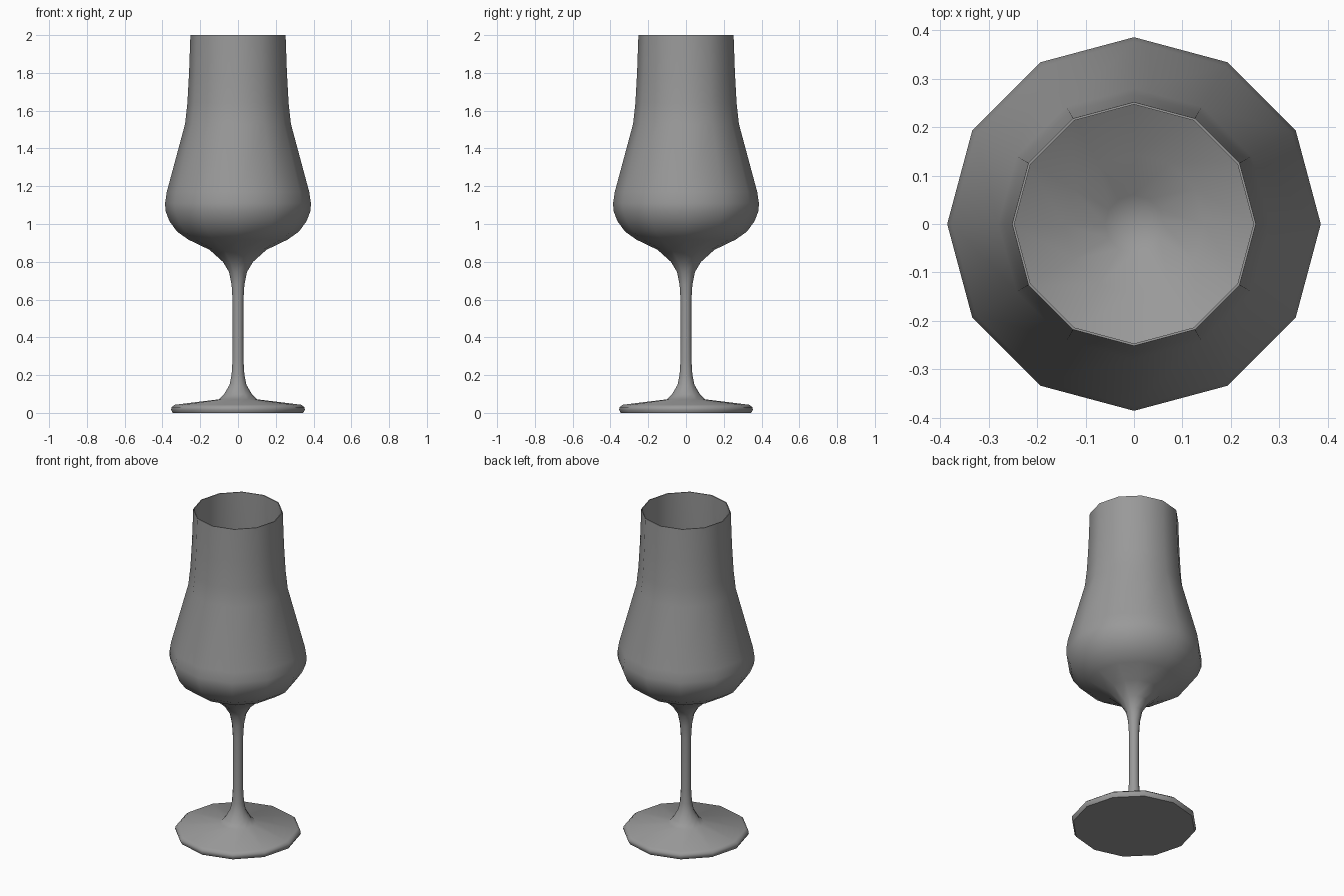
import bpy, bmesh
from math import sin, cos, tau

if "Cube" in bpy.data.objects:
    bpy.data.objects.remove(bpy.data.objects["Cube"])

SIDES = 12

# Dark grey finish
grey = bpy.data.materials.new("dark_grey")
grey.diffuse_color = (0.32, 0.32, 0.32, 1)
grey.use_nodes = True
grey.node_tree.nodes["Principled BSDF"].inputs["Base Color"].default_value = grey.diffuse_color


def lathe(name, profile):
    """Revolve a (radius, z) profile about z; radius 0 becomes a pole."""
    bm = bmesh.new()
    rings = []
    for r, z in profile:
        if r == 0:
            rings.append([bm.verts.new((0, 0, z))])
        else:
            rings.append([bm.verts.new((r * cos(tau * i / SIDES), r * sin(tau * i / SIDES), z))
                          for i in range(SIDES)])
    for a, b in zip(rings, rings[1:]):
        for i in range(SIDES):
            j = (i + 1) % SIDES
            if len(a) == 1:
                bm.faces.new((a[0], b[j], b[i]))
            elif len(b) == 1:
                bm.faces.new((a[i], a[j], b[0]))
            else:
                bm.faces.new((a[i], a[j], b[j], b[i]))
    bmesh.ops.recalc_face_normals(bm, faces=bm.faces)
    mesh = bpy.data.meshes.new(name)
    bm.to_mesh(mesh)
    bm.free()
    mesh.materials.append(grey)
    obj = bpy.data.objects.new(name, mesh)
    bpy.context.collection.objects.link(obj)
    bpy.ops.object.select_all(action='DESELECT')
    obj.select_set(True)
    bpy.context.view_layer.objects.active = obj
    bpy.ops.object.shade_smooth_by_angle(angle=0.9)
    return obj


# Foot and stem, from the underside centre upwards
foot_stem = [(0, 0), (0.345, 0), (0.354, 0.015), (0.352, 0.03), (0.335, 0.043),
             (0.10, 0.072), (0.074, 0.098), (0.044, 0.15), (0.034, 0.20),
             (0.029, 0.28), (0.028, 0.45), (0.029, 0.60), (0.034, 0.68)]

# Outside of the bowl, up to the rim
bowl = [(0.047, 0.745), (0.08, 0.80), (0.15, 0.863), (0.262, 0.917), (0.323, 0.96),
        (0.363, 1.015), (0.384, 1.07), (0.386, 1.11), (0.377, 1.17),
        (0.28, 1.53), (0.268, 1.64), (0.259, 1.80), (0.252, 2.0)]

# Thin inner wall, running back down to the bowl's centre
inner = [(r - 0.005, z + (0.005 if z < 1.0 else 0)) for r, z in reversed(bowl[2:])]
inner += [(0.06, 0.82), (0, 0.79)]

lathe("wine_glass", foot_stem + bowl + inner)
